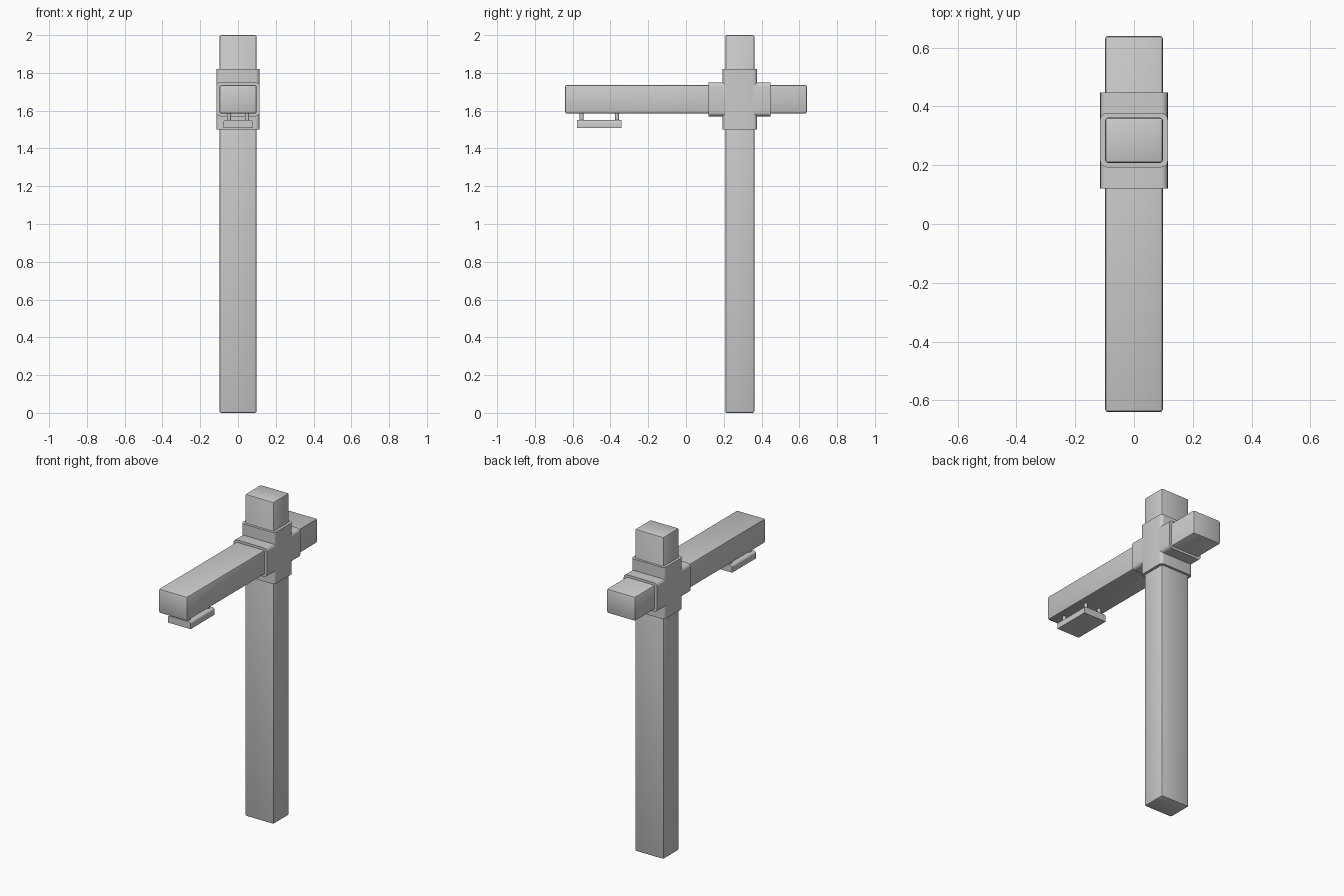
import bpy, bmesh
from mathutils import Vector

if "Cube" in bpy.data.objects:
    bpy.data.objects.remove(bpy.data.objects["Cube"])


def box(name, lo, hi, bevel=0.0, segments=2, pick=None):
    """Box between two corners; pick(direction, midpoint) selects edges to round."""
    lo, hi = Vector(lo), Vector(hi)
    size, mid = hi - lo, (lo + hi) / 2
    bm = bmesh.new()
    bmesh.ops.create_cube(bm, size=1)
    for v in bm.verts:
        v.co = Vector(a * b for a, b in zip(v.co, size))
    if bevel:
        edges = []
        for e in bm.edges:
            a, b = (v.co for v in e.verts)
            if pick is None or pick((b - a).normalized(), (a + b) / 2):
                edges.append(e)
        bmesh.ops.bevel(bm, geom=edges, offset=bevel, segments=segments,
                        profile=0.5, affect='EDGES')
    mesh = bpy.data.meshes.new(name)
    bm.to_mesh(mesh)
    bm.free()
    ob = bpy.data.objects.new(name, mesh)
    ob.location = mid
    bpy.context.collection.objects.link(ob)
    bpy.context.view_layer.objects.active = ob
    for o in bpy.context.selected_objects:
        o.select_set(False)
    ob.select_set(True)
    bpy.ops.object.shade_smooth_by_angle(angle=0.6)
    return ob


# Post and crossing arm
box("post", (-0.098, 0.208, 0), (0.098, 0.362, 2), 0.009)
box("arm", (-0.098, -0.64, 1.585), (0.098, 0.64, 1.735), 0.009)

# Cross-shaped joint: two sleeves rounded along their length
box("post_sleeve", (-0.115, 0.193, 1.50), (0.115, 0.377, 1.82), 0.022, 4,
    lambda d, m: abs(d.z) > 0.9)
box("arm_sleeve", (-0.115, 0.12, 1.57), (0.115, 0.447, 1.75), 0.022, 4,
    lambda d, m: abs(d.y) > 0.9)

# Hanging plate with rounded upper long edges
box("hanging_plate", (-0.078, -0.577, 1.507), (0.078, -0.341, 1.55), 0.012, 3,
    lambda d, m: abs(d.y) > 0.9 and m.z > 0)

# Four pegs holding the plate
for side, x in (("left", -0.048), ("right", 0.048)):
    for end, y in (("front", -0.553), ("back", -0.365)):
        bpy.ops.mesh.primitive_cylinder_add(vertices=16, radius=0.011, depth=0.06,
                                            location=(x, y, 1.568))
        bpy.context.object.name = f"peg_{end}_{side}"
        bpy.ops.object.shade_smooth_by_angle(angle=0.6)
